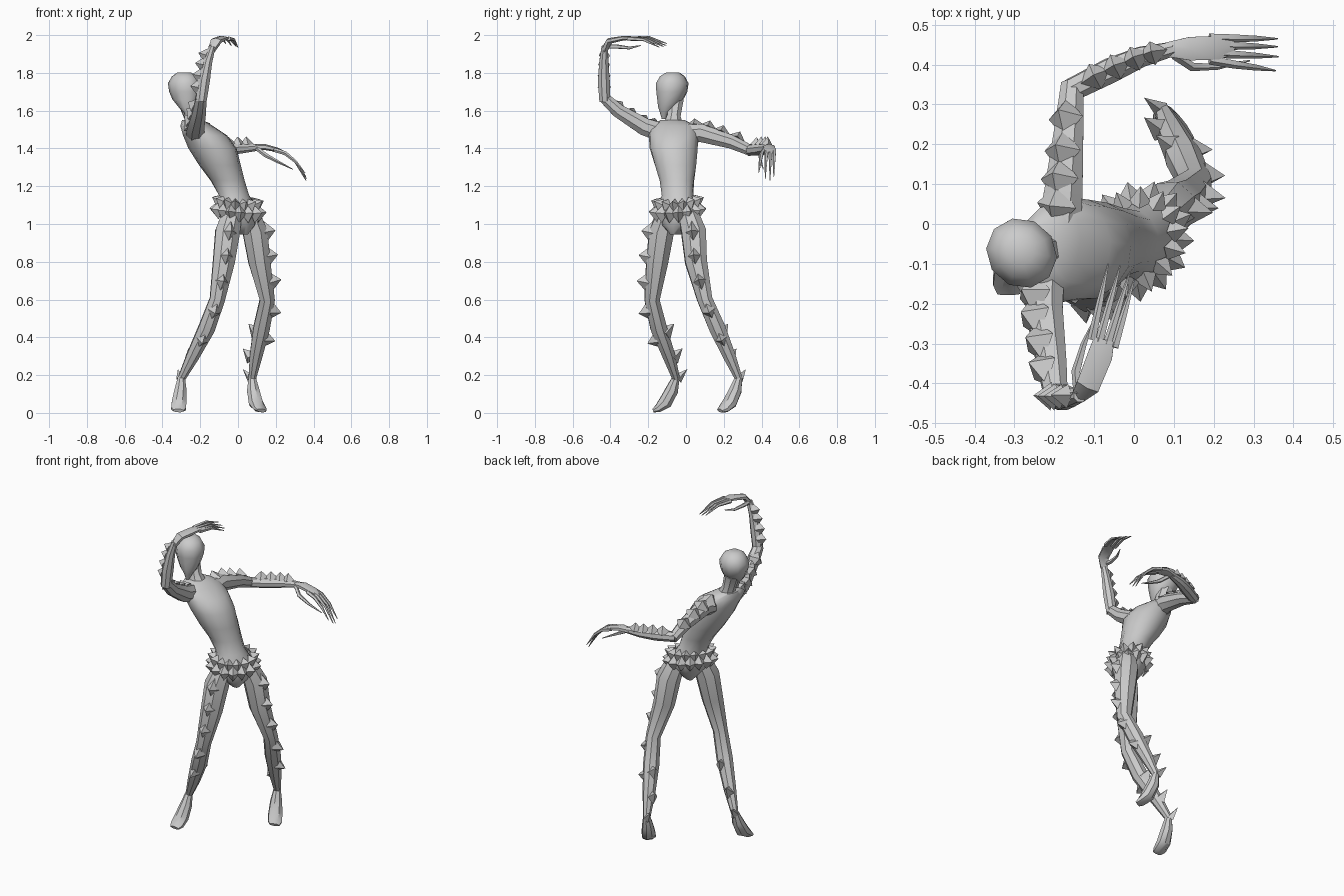
import bpy, bmesh, math
from mathutils import Vector as V


def finish(bm, name, smooth=40):
    bmesh.ops.recalc_face_normals(bm, faces=bm.faces)
    me = bpy.data.meshes.new(name)
    bm.to_mesh(me)
    bm.free()
    if smooth:
        me.shade_smooth()
        me.set_sharp_from_angle(angle=math.radians(smooth))
    ob = bpy.data.objects.new(name, me)
    bpy.context.collection.objects.link(ob)
    return ob


def skin(bm, rings):
    loops = [[bm.verts.new(p) for p in r] for r in rings]
    n = len(loops[0])
    for a, b in zip(loops, loops[1:]):
        for i in range(n):
            j = (i + 1) % n
            bm.faces.new((a[i], a[j], b[j], b[i]))
    bm.faces.new(loops[0])
    bm.faces.new(loops[-1])


def ring(c, u, v, n):
    return [c + u * math.cos(t) + v * math.sin(t)
            for t in (2 * math.pi * (i + .5) / n for i in range(n))]


def tube(bm, pts, n=8, side=(.66, .75, 0)):
    """Swept tube; each point is x, y, z, width radius[, depth radius]."""
    cs = [V(p[:3]) for p in pts]
    rings = []
    for i, p in enumerate(pts):
        t = (cs[min(i + 1, len(cs) - 1)] - cs[max(i - 1, 0)]).normalized()
        s = V(side)
        u = (s - t * s.dot(t)).normalized()
        rings.append(ring(cs[i], u * p[3], t.cross(u) * p[-1], n))
    skin(bm, rings)


def stack(name, rows, n):
    """Horizontal rings: x, y, z, width radius, depth radius, yaw."""
    bm = bmesh.new()
    rings = []
    for x, y, z, w, d, yaw in rows:
        a = math.radians(yaw)
        u = V((math.cos(a), math.sin(a), 0))
        rings.append(ring(V((x, y, z)), u * w, V((-u.y, u.x, 0)) * d, n))
    skin(bm, rings)
    return finish(bm, name, 50)


def spike(bm, pos, d, r, h, along=(0, 0, 1), wide=.8):
    """Four-sided pyramid with one base diagonal along the limb."""
    pos, d, a = V(pos), V(d).normalized(), V(along)
    u = (a - d * a.dot(d)).normalized()
    v = d.cross(u)
    base = [bm.verts.new(pos + k) for k in (u * r, v * r * wide, -u * r, -v * r * wide)]
    tip = bm.verts.new(pos + d * h)
    bm.faces.new(base)
    for i in range(4):
        bm.faces.new((base[i], base[(i + 1) % 4], tip))


def spike_row(bm, path, d, ts, r, h, sink=.75, wide=.8):
    """Spikes at path parameters ts, on the side of the limb facing d."""
    d = V(d).normalized()
    for t in ts:
        i = min(int(t), len(path) - 2)
        a, b = V(path[i][:3]), V(path[i + 1][:3])
        f = t - i
        rad = path[i][3] * (1 - f) + path[i + 1][3] * f
        ax = (b - a).normalized()
        out = (d - ax * d.dot(ax)).normalized()
        spike(bm, a.lerp(b, f) + out * rad * sink, out, r * (1 - .08 * t), h, ax, wide)


# Torso, neck and head
stack("torso", [
    (.015, -.05, .945, .025, .045, 49), (.015, -.05, .99, .075, .072, 49),
    (.0, -.045, 1.05, .125, .095, 49), (-.005, -.045, 1.1, .112, .092, 49),
    (-.02, -.045, 1.15, .085, .08, 52),
    (-.055, -.048, 1.23, .093, .09, 58), (-.095, -.055, 1.31, .112, .11, 64),
    (-.135, -.065, 1.4, .128, .128, 70), (-.175, -.067, 1.47, .132, .115, 72),
    (-.22, -.07, 1.52, .128, .08, 72), (-.24, -.07, 1.55, .065, .055, 72)], 14)
bm = bmesh.new()
tube(bm, [(-.225, -.07, 1.5, .065), (-.25, -.065, 1.57, .038), (-.28, -.055, 1.66, .045)])
finish(bm, "neck")
stack("head", [
    (-.265, -.118, 1.555, .01, .01, 49), (-.262, -.114, 1.59, .026, .024, 49),
    (-.267, -.1, 1.62, .05, .048, 49), (-.276, -.083, 1.66, .068, .074, 49),
    (-.28, -.075, 1.7, .08, .088, 49),
    (-.282, -.073, 1.745, .085, .092, 49), (-.282, -.072, 1.782, .064, .07, 49),
    (-.285, -.07, 1.803, .034, .034, 49)], 10)

# Legs and tiptoe feet
leg_left = [(.06, .01, 1.06, .055), (.09, .04, .96, .07), (.113, .053, .8, .062),
            (.155, .1, .6, .043), (.125, .165, .45, .047), (.095, .23, .3, .036),
            (.075, .28, .18, .021)]
leg_right = [(-.03, -.1, 1.06, .055), (-.055, -.13, .96, .07), (-.075, -.153, .8, .062),
             (-.11, -.18, .6, .043), (-.165, -.145, .45, .047), (-.24, -.09, .3, .036),
             (-.3, -.052, .18, .021)]
foot_left = [(.075, .28, .19, .02, .02), (.08, .262, .12, .034, .036),
             (.095, .232, .055, .042, .038), (.115, .2, .022, .042, .022), (.125, .18, .012, .03, .01)]
foot_right = [(-.3, -.052, .19, .02, .02), (-.305, -.075, .12, .034, .036),
              (-.312, -.11, .055, .042, .038), (-.315, -.15, .022, .042, .022),
              (-.315, -.175, .012, .03, .01)]
for name, leg, foot, fside, out, back, calf in (
        ("left", leg_left, foot_left, (.7, .7, 0), (1, -.1, 0), (-.7, .5, .8),
         [(.1, .19, .42), (.07, .235, .29), (.07, .285, .18)]),
        ("right", leg_right, foot_right, (1, .1, 0), (.2, -1, 0), (-.2, .8, .8),
         [(-.17, -.115, .42), (-.25, -.07, .29), (-.305, -.045, .18)])):
    bm = bmesh.new()
    tube(bm, leg, 8)
    finish(bm, name + "_leg")
    bm = bmesh.new()
    tube(bm, foot, 8, fside)
    finish(bm, name + "_foot", 35)
    bm = bmesh.new()
    spike_row(bm, leg, out, (1.05, 1.85, 2.55), .068, .06, .7, .65)
    spike_row(bm, leg, out, (3.35, 4.35), .07, .055, .7, .7)
    for p, r in zip(calf, (.046, .04, .028)):
        spike(bm, p, back, r, .075)
    finish(bm, name + "_leg_spikes", 0)

# Spiked belt dipping at the front: large lower row, small upper row
bm = bmesh.new()
side, front = V((.66, .75, 0)), V((.75, -.66, 0))
for k, (count, r, h) in enumerate(((14, .05, .05), (14, .036, .045))):
    for i in range(count):
        a = 2 * math.pi * (i + k * .5) / count
        out = side * math.cos(a) + front * math.sin(a)
        pos = side * math.cos(a) * .114 + front * math.sin(a) * .093
        z = 1.068 + .045 * k - .014 * math.sin(a)
        spike(bm, V((0, -.045, z)) + pos * (1 - .05 * k), out + V((0, 0, .1 + .4 * k)),
              r, h)
finish(bm, "belt_spikes", 0)

# Arms with spike rows on the outer side
upper_left = [(-.19, -.03, 1.475, .06), (-.177, .08, 1.482, .052), (-.163, .24, 1.435, .039),
              (-.155, .35, 1.385, .03)]
fore_left = [(-.16, .335, 1.39, .03), (-.06, .385, 1.395, .033), (.02, .42, 1.4, .027),
             (.1, .44, 1.405, .019)]
upper_right = [(-.225, -.1, 1.475, .055), (-.225, -.22, 1.515, .05), (-.205, -.36, 1.6, .039),
               (-.195, -.435, 1.67, .031)]
fore_right = [(-.195, -.43, 1.65, .031), (-.18, -.435, 1.76, .034), (-.16, -.435, 1.86, .026),
              (-.135, -.43, 1.94, .018)]
for name, up, fore, dup, dfore in (
        ("left", upper_left, fore_left, (-.4, 0, 1), (-.1, .1, 1)),
        ("right", upper_right, fore_right, (-.7, -.1, .8), (-1, .05, 0))):
    bm = bmesh.new()
    tube(bm, up, 8, (1, 0, 0))
    tube(bm, fore, 8, (.3, 0, 1) if name == "left" else (1, 0, 0))
    finish(bm, name + "_arm")
    bm = bmesh.new()
    spike_row(bm, up, dup, (.7, 1.15, 1.6, 2.15), .066, .05, .65, .85)
    spike_row(bm, fore, dfore, (.65, 1.2, 1.8, 2.35), .05, .045, .7, .75)
    finish(bm, name + "_arm_spikes", 0)

# Clawed hands: flat palm, four long fingers and a thumb
bm = bmesh.new()
tube(bm, [(.08, .438, 1.404, .02, .018), (.14, .44, 1.408, .034, .016),
          (.21, .442, 1.392, .034, .012), (.25, .443, 1.375, .02, .008)], 6, (0, 1, 0))
for o, tip in ((-.028, (.355, .385, 1.27)), (-.01, (.362, .42, 1.24)),
               (.01, (.36, .445, 1.23)), (.028, (.36, .465, 1.25))):
    y = .44 + o
    tube(bm, [(.19, y, 1.393, .012), (.25, y * .6 + tip[1] * .4, 1.375, .011),
              (.305, y * .3 + tip[1] * .7, 1.33, .008), (*tip, .002)], 5, (0, 1, 0))
tube(bm, [(.1, .425, 1.4, .012), (.145, .395, 1.365, .012), (.21, .395, 1.33, .008),
          (.29, .41, 1.29, .002)], 5, (0, 1, 0))
finish(bm, "left_hand")

bm = bmesh.new()
tube(bm, [(-.14, -.432, 1.92, .02, .018), (-.115, -.405, 1.97, .034, .016),
          (-.085, -.33, 1.984, .036, .012), (-.075, -.29, 1.984, .03, .01)], 6, (1, -.35, 0))
for o, tip in ((-.028, (-.065, -.1, 1.955)), (-.01, (-.035, -.105, 1.945)),
               (.01, (-.01, -.12, 1.94)), (.028, (.0, -.14, 1.935))):
    b = V((-.077 + o, -.3 - o * .35, 1.982))
    m = b.lerp(V(tip), .5) + V((0, 0, .018))
    tube(bm, [(*b, .012), (*m, .009), (*tip, .002)], 5, (1, -.35, 0))
tube(bm, [(-.14, -.425, 1.94, .012), (-.145, -.37, 1.94, .012), (-.125, -.3, 1.932, .008),
          (-.1, -.24, 1.945, .002)], 5, (1, 0, 0))
finish(bm, "right_hand")
